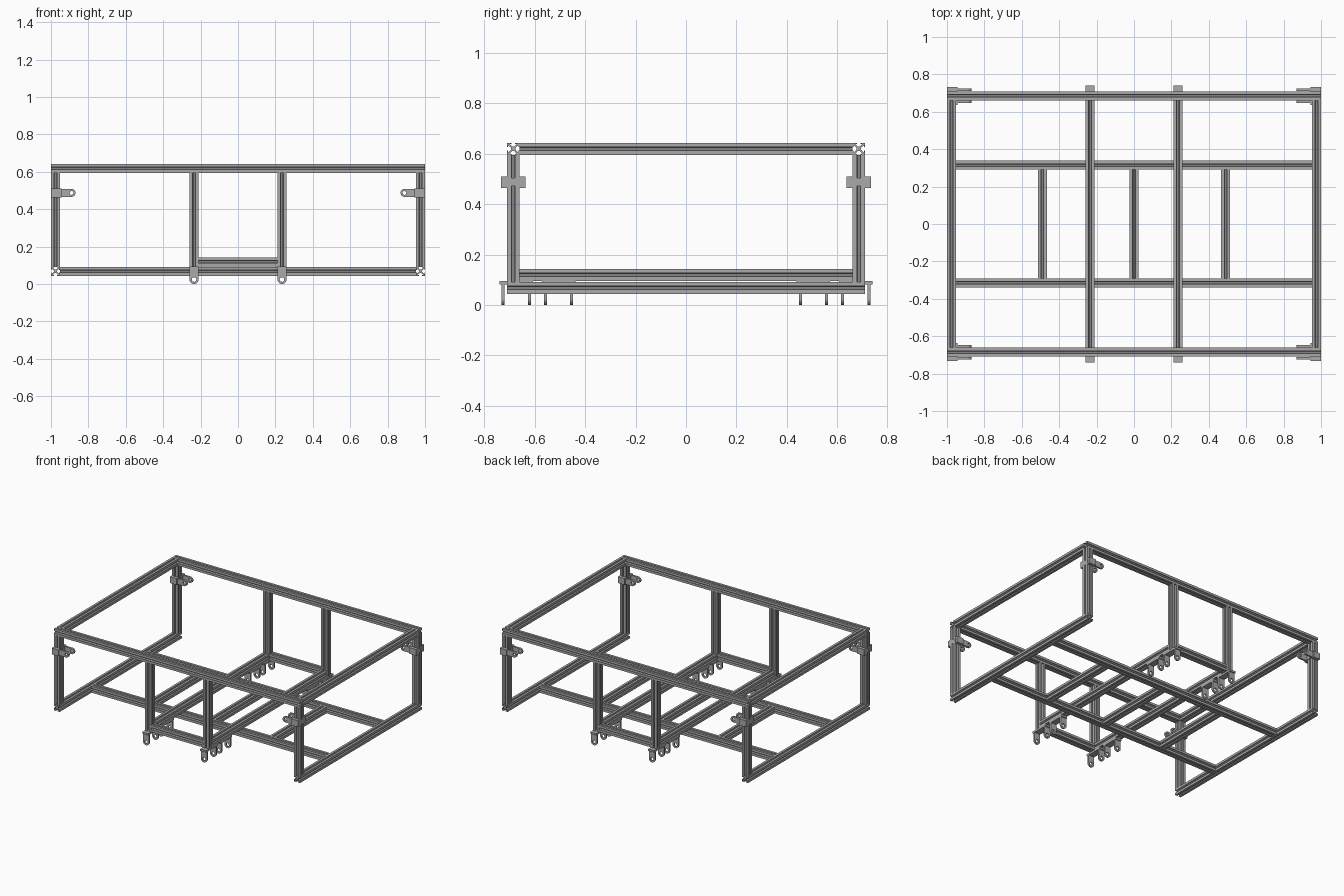
import bpy, bmesh, math
from mathutils import Matrix, Vector

cube = bpy.data.objects.get("Cube")
if cube:
    bpy.data.objects.remove(cube, do_unlink=True)


def material(name, value):
    m = bpy.data.materials.new(name)
    m.use_nodes = True
    m.diffuse_color = (value, value, value, 1)
    m.node_tree.nodes["Principled BSDF"].inputs["Base Color"].default_value = (value, value, value, 1)
    return m


aluminium = material("aluminium grey", 0.40)

H = 0.024            # half width of a rail
EDGE = 1 - H         # side frame centre in x
DEEP = 0.685         # front and back frame centre in y
LOW, MID, TOP = 0.068, 0.119, 0.619
INNER = 0.235        # inner frame centre in x
CROSS = 0.315        # lower cross rail centre in y


def finish(name, bm):
    bmesh.ops.recalc_face_normals(bm, faces=bm.faces)
    mesh = bpy.data.meshes.new(name)
    bm.to_mesh(mesh)
    bm.free()
    mesh.materials.append(aluminium)
    obj = bpy.data.objects.new(name, mesh)
    bpy.context.collection.objects.link(obj)
    return obj


def extrude_outline(name, points, depth, matrix):
    """Prism of a flat outline, extruded along local z."""
    bm = bmesh.new()
    face = bm.faces.new([bm.verts.new((x, y, 0)) for x, y in points])
    out = bmesh.ops.extrude_face_region(bm, geom=[face])
    verts = [v for v in out["geom"] if isinstance(v, bmesh.types.BMVert)]
    bmesh.ops.translate(bm, verts=verts, vec=(0, 0, depth))
    bmesh.ops.transform(bm, matrix=matrix, verts=bm.verts)
    return finish(name, bm)


# Slotted section: one side, turned four times
lip, slot, cavity, core = H - 0.004, 0.007, 0.014, 0.009
half = [(H, slot), (lip, slot), (lip, cavity), (core, 0.004)]
side = [(H, -H)] + [(x, -y) for x, y in half] + half[::-1]
section = []
for turn in range(4):
    c, s = round(math.cos(turn * math.pi / 2)), round(math.sin(turn * math.pi / 2))
    section += [(x * c - y * s, x * s + y * c) for x, y in side]


def rail(name, start, end):
    a, b = Vector(start), Vector(end)
    turn = {0: Matrix.Rotation(math.pi / 2, 4, "Y"),
            1: Matrix.Rotation(-math.pi / 2, 4, "X"),
            2: Matrix.Identity(4)}
    axis = max(range(3), key=lambda i: abs(b[i] - a[i]))
    return extrude_outline(name, section, (b - a).length, Matrix.Translation(a) @ turn[axis])


def box(name, low, high):
    bm = bmesh.new()
    bmesh.ops.create_cube(bm, size=1)
    for v in bm.verts:
        v.co = [(l + h) / 2 + c * (h - l) for c, l, h in zip(v.co, low, high)]
    return finish(name, bm)


def eye_plate(name, length, radius, hole, thick, matrix):
    """Plate with a round drilled end at the origin, reaching along local +y."""
    n = 16
    arc = [math.pi + math.pi * i / n for i in range(n + 1)]
    outer = [(radius * math.cos(a), radius * math.sin(a)) for a in arc]
    inner = [(hole * math.cos(a), hole * math.sin(a)) for a in arc]
    upper = [(hole * math.cos(a), -hole * math.sin(a)) for a in arc]
    bm = bmesh.new()

    def loop(points):
        return [bm.verts.new((x, y, 0)) for x, y in points]

    o, i, u = loop(outer), loop(inner), loop(upper[1:-1])
    far = loop([(-radius, length), (radius, length)])
    for k in range(n):
        bm.faces.new((o[k], o[k + 1], i[k + 1], i[k]))
    bm.faces.new([far[0], o[0], i[0]] + u + [i[-1], o[-1], far[1]])
    out = bmesh.ops.extrude_face_region(bm, geom=bm.faces[:])
    verts = [v for v in out["geom"] if isinstance(v, bmesh.types.BMVert)]
    bmesh.ops.translate(bm, verts=verts, vec=(0, 0, thick))
    bmesh.ops.translate(bm, verts=bm.verts, vec=(0, 0, -thick / 2))
    bmesh.ops.transform(bm, matrix=matrix, verts=bm.verts)
    return finish(name, bm)


# Rails running left to right
for s, word in ((-1, "front"), (1, "back")):
    rail(f"{word}_top_rail", (-1, s * DEEP, TOP), (1, s * DEEP, TOP))
    rail(f"{word}_inner_crossbar", (H - INNER, s * DEEP, MID), (INNER - H, s * DEEP, MID))
    rail(f"{word}_lower_cross_rail", (H - EDGE, s * CROSS, LOW), (EDGE - H, s * CROSS, LOW))

# Rails running front to back
for s, word in ((-1, "right"), (1, "left")):
    y = DEEP - H
    rail(f"{word}_top_rail", (s * EDGE, -y, TOP), (s * EDGE, y, TOP))
    rail(f"{word}_bottom_rail", (s * EDGE, -DEEP - H, LOW), (s * EDGE, DEEP + H, LOW))
    rail(f"{word}_inner_rail", (s * INNER, -y, MID), (s * INNER, y, MID))
for x, word in ((-0.49, "right"), (0, "middle"), (0.49, "left")):
    rail(f"{word}_floor_rail", (x, H - CROSS, LOW), (x, CROSS - H, LOW))

upright = Matrix.Rotation(math.pi / 2, 4, "X")
for sx, wx in ((-1, "right"), (1, "left")):
    for sy, wy in ((-1, "front"), (1, "back")):
        tag = f"{wy}_{wx}"
        # Posts
        rail(f"{tag}_corner_post", (sx * EDGE, sy * DEEP, LOW + H), (sx * EDGE, sy * DEEP, TOP - H))
        rail(f"{tag}_inner_post", (sx * INNER, sy * DEEP, MID - H), (sx * INNER, sy * DEEP, TOP - H))

        # Hanging eye brackets in pairs below the inner rails
        for inner, outer in ((0.453, 0.557), (0.62, 0.726)):
            for y in (inner, outer):
                place = Matrix.Translation((sx * INNER, sy * y, 0.024)) @ upright
                eye_plate(f"{tag}_hanging_eye", 0.067, 0.024, 0.012, 0.012, place)
            ys = sorted((sy * (inner - 0.014), sy * (outer + 0.014)))
            box(f"{tag}_bracket_flange", (sx * INNER - H, ys[0], 0.081), (sx * INNER + H, ys[1], 0.095))

        # Corner clamp: two eye plates joined around the post
        z = 0.487
        for y in (DEEP - H - 0.008, DEEP + H + 0.008):
            place = (Matrix.Translation((sx * 0.89, sy * y, z)) @ upright
                     @ Matrix.Rotation(-sx * math.pi / 2, 4, "Z"))
            eye_plate(f"{tag}_clamp_plate", 0.108, 0.021, 0.010, 0.014, place)
        for y in (DEEP - H - 0.012, DEEP + H + 0.012):
            xs = sorted((sx * 0.945, sx * 0.999))
            box(f"{tag}_clamp_pad", (xs[0], sy * y - 0.012, z - 0.023), (xs[1], sy * y + 0.012, z + 0.023))
        for x in (0.948, 0.9965):
            box(f"{tag}_clamp_web", (sx * x - 0.003, sy * DEEP - H - 0.004, z - 0.016),
                (sx * x + 0.003, sy * DEEP + H + 0.004, z + 0.016))
